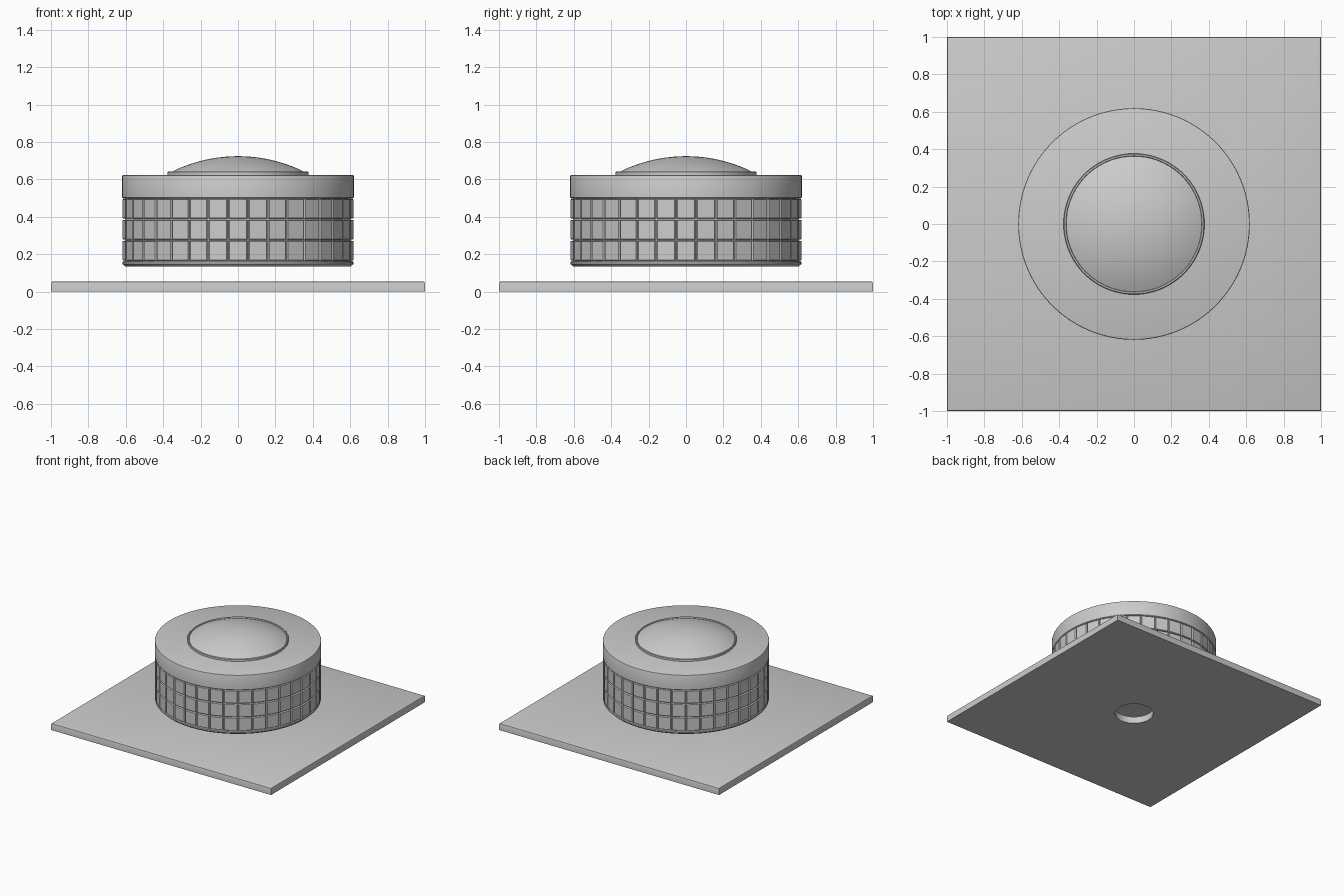
import bpy, bmesh
from math import sin, cos, pi, radians, sqrt

if "Cube" in bpy.data.objects:
    bpy.data.objects.remove(bpy.data.objects["Cube"])


def make_object(name, bm, smooth=True):
    bmesh.ops.recalc_face_normals(bm, faces=bm.faces)
    mesh = bpy.data.meshes.new(name)
    bm.to_mesh(mesh)
    bm.free()
    ob = bpy.data.objects.new(name, mesh)
    bpy.context.collection.objects.link(ob)
    bpy.ops.object.select_all(action='DESELECT')
    ob.select_set(True)
    bpy.context.view_layer.objects.active = ob
    if smooth:
        bpy.ops.object.shade_smooth_by_angle(angle=radians(25))
    return ob


def lathe(name, profile, segments=144):
    """Spin an (r, z) profile around z; points with r = 0 close the ends."""
    bm = bmesh.new()
    verts = [bm.verts.new((r, 0, z)) for r, z in profile]
    edges = [bm.edges.new(pair) for pair in zip(verts, verts[1:])]
    bmesh.ops.spin(bm, geom=verts + edges, cent=(0, 0, 0), axis=(0, 0, 1),
                   angle=2 * pi, steps=segments, use_duplicate=False)
    bmesh.ops.remove_doubles(bm, verts=bm.verts, dist=1e-5)
    return make_object(name, bm)


# Base plate with softened edges and a central shaft hole
bm = bmesh.new()
bmesh.ops.create_cube(bm, size=1)
for v in bm.verts:
    v.co = (v.co.x * 2, v.co.y * 2, (v.co.z + 0.5) * 0.055)
top = [e for e in bm.edges if all(v.co.z > 0.01 for v in e.verts)]
bmesh.ops.bevel(bm, geom=top, offset=0.01, segments=2, profile=0.5, affect='EDGES')
plate = make_object("base_plate", bm)

bm = bmesh.new()
bmesh.ops.create_cone(bm, cap_ends=True, segments=64, radius1=0.145,
                      radius2=0.145, depth=0.4)
cutter = make_object("hole_cutter", bm, smooth=False)
cutter.hide_render = True
bpy.ops.object.select_all(action='DESELECT')
plate.select_set(True)
bpy.context.view_layer.objects.active = plate
cut = plate.modifiers.new("shaft_hole", 'BOOLEAN')
cut.operation = 'DIFFERENCE'
cut.object = cutter
bpy.ops.object.modifier_apply(modifier=cut.name)
bpy.data.objects.remove(cutter)
bpy.ops.object.shade_smooth_by_angle(angle=radians(25))

# Knob body: bottom rim, recessed core behind the grip, smooth top band
lathe("knob_body", [
    (0, 0.134), (0.603, 0.134), (0.617, 0.147), (0.617, 0.157), (0.612, 0.163),
    (0.598, 0.163), (0.598, 0.499), (0.614, 0.499), (0.619, 0.504),
    (0.619, 0.617), (0.617, 0.622), (0.612, 0.624), (0, 0.624)])

# Grip: three rows of 36 raised, chamfered pads
COLS, ROWS = 36, 3
bm = bmesh.new()
rings = []
for row in range(ROWS + 1):
    z = 0.163 + row * 0.112
    rings.append([bm.verts.new((0.607 * cos(a), 0.607 * sin(a), z))
                  for a in (2 * pi * (i + 0.5) / COLS for i in range(COLS))])
pads = []
for lo, hi in zip(rings, rings[1:]):
    for i in range(COLS):
        j = (i + 1) % COLS
        pads.append(bm.faces.new((lo[i], lo[j], hi[j], hi[i])))
bm.normal_update()
for thickness, depth in ((0.004, 0), (0.001, 0.009), (0.004, 0.004)):
    bmesh.ops.inset_individual(bm, faces=pads, thickness=thickness, depth=depth)
    bm.normal_update()
make_object("grip_pads", bm, smooth=False)

# Domed cap sitting on a thin raised ring
lathe("cap_ring", [(0, 0.61), (0.377, 0.61), (0.377, 0.639), (0.373, 0.643),
                   (0.365, 0.643), (0.362, 0.635), (0, 0.635)])
a, z0, z1 = 0.362, 0.637, 0.724
h = z1 - z0
R = (a * a + h * h) / (2 * h)
dome = [(a * i / 16, z1 - R + sqrt(R * R - (a * i / 16) ** 2)) for i in range(17)]
lathe("dome_cap", dome + [(a, 0.62), (0, 0.62)])
